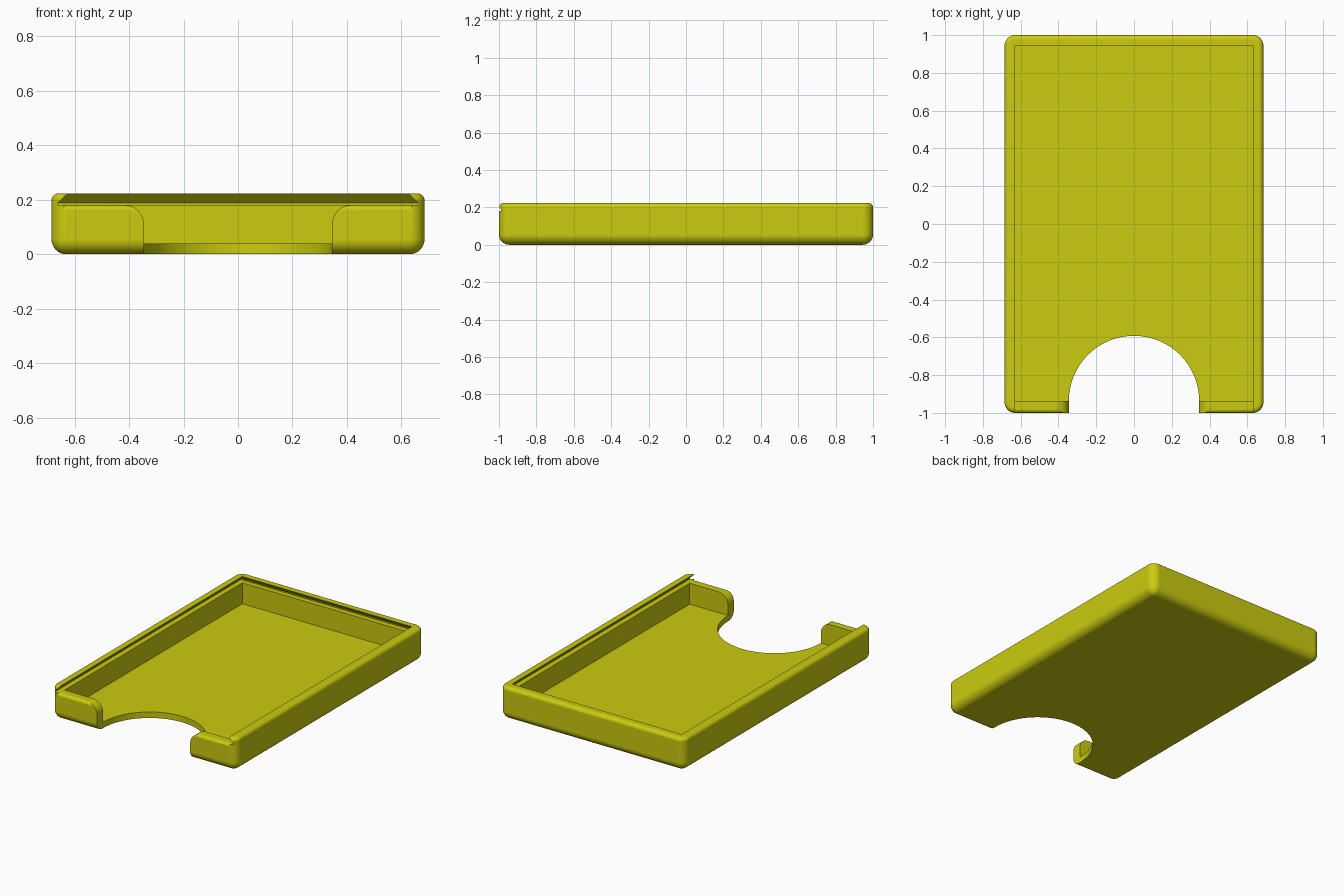
import bpy
import bmesh
from math import sin, cos, pi, radians

cube = bpy.data.objects.get("Cube")
if cube:
    bpy.data.objects.remove(cube, do_unlink=True)

# Overall sizes
HX, HY, H = 0.685, 1.0, 0.223      # half width, half length, height
WALL, FLOOR, LEDGE = 0.056, 0.04, 0.18
R_SIDE, R_TOP = 0.055, 0.025
NOTCH = 0.345
IN_X, IN_Y = HX - WALL, HY - WALL
FRONT = -0.937                     # inner face of the front wall
STEPS = 8


def arc(cx, cy, r, start, end, n=STEPS):
    return [(cx + r * cos(radians(start + (end - start) * i / n)),
             cy + r * sin(radians(start + (end - start) * i / n))) for i in range(n + 1)]


def loft(name, rings):
    """Skin matching closed rings of points and cap both ends."""
    bm = bmesh.new()
    loops = [[bm.verts.new(p) for p in ring] for ring in rings]
    for a, b in zip(loops, loops[1:]):
        for i in range(len(a)):
            j = (i + 1) % len(a)
            bm.faces.new((a[i], a[j], b[j], b[i]))
    bm.faces.new(loops[0])
    bm.faces.new(loops[-1])
    bmesh.ops.recalc_face_normals(bm, faces=bm.faces[:])
    mesh = bpy.data.meshes.new(name)
    bm.to_mesh(mesh)
    bm.free()
    obj = bpy.data.objects.new(name, mesh)
    bpy.context.collection.objects.link(obj)
    return obj


def rounded_ring(inset, z):
    x, y, r = HX - R_SIDE, HY - R_SIDE, max(R_SIDE - inset, 0.001)
    pts = []
    for k, (sx, sy) in enumerate([(1, 1), (-1, 1), (-1, -1), (1, -1)]):
        pts += arc(sx * x, sy * y, r, 90 * k, 90 * k + 90)
    return [(px, py, z) for px, py in pts]


def rect_ring(hx, y0, y1, z):
    return [(-hx, y0, z), (hx, y0, z), (hx, y1, z), (-hx, y1, z)]


def cut(body, cutter):
    cutter.hide_render = True
    mod = body.modifiers.new("cut", 'BOOLEAN')
    mod.operation = 'DIFFERENCE'
    mod.solver = 'EXACT'
    mod.object = cutter
    bpy.ops.object.modifier_apply(modifier=mod.name)
    bpy.data.objects.remove(cutter, do_unlink=True)


# Rounded outer block
rings = []
for i in range(STEPS + 1):
    a = pi / 2 * i / STEPS
    rings.append(rounded_ring((R_SIDE - 0.001) * (1 - sin(a)), R_SIDE * (1 - cos(a))))
for i in range(STEPS + 1):
    a = pi / 2 * i / STEPS
    rings.append(rounded_ring(R_TOP * (1 - cos(a)), H - R_TOP * (1 - sin(a))))
tray = loft("sliding_lid_tray", rings)
bpy.context.view_layer.objects.active = tray
tray.select_set(True)

# Inner cavity
cut(tray, loft("cavity_cutter", [rect_ring(IN_X, FRONT, IN_Y, z) for z in (FLOOR, LEDGE + 0.015)]))

# Dovetail groove for the lid, open at the front
SLOT = 0.034
cut(tray, loft("groove_cutter", [
    rect_ring(IN_X + SLOT, -1.2, IN_Y + SLOT, LEDGE),
    rect_ring(IN_X + SLOT, -1.2, IN_Y + SLOT, LEDGE + 0.008),
    rect_ring(IN_X, -1.2, IN_Y, H - 0.003),
    rect_ring(IN_X, -1.2, IN_Y, H + 0.1)]))

# Round the outer top edge of the front wall
r = 0.02
edge = arc(-HY + r, LEDGE - r, r, 180, 90) + [(-HY + r, LEDGE + 0.005), (-1.1, LEDGE + 0.005), (-1.1, LEDGE - r)]
cut(tray, loft("front_edge_cutter", [[(x, y, z) for y, z in edge] for x in (-0.64, 0.64)]))

# Thumb notch through the floor and front wall
notch = [(NOTCH, -1.2)] + arc(0, FRONT, NOTCH, 0, 180, 48) + [(-NOTCH, -1.2)]
cut(tray, loft("notch_cutter", [[(x, y, z) for x, y in notch] for z in (-0.1, 0.4)]))

# Rounded upper corners of the front wall beside the notch
r = 0.07
for s in (-1, 1):
    corner = arc(NOTCH + r, LEDGE - r, r, 180, 90) + [(NOTCH + r, LEDGE + 0.01),
                                                     (NOTCH - 0.05, LEDGE + 0.01), (NOTCH - 0.05, LEDGE - r)]
    cut(tray, loft("corner_cutter", [[(s * x, y, z) for x, z in corner] for y in (-1.1, FRONT + 0.05)]))

# Yellow plastic
mat = bpy.data.materials.new("yellow_plastic")
mat.use_nodes = True
colour = (0.6, 0.6, 0.005, 1)
mat.diffuse_color = colour
mat.node_tree.nodes["Principled BSDF"].inputs["Base Color"].default_value = colour
tray.data.materials.clear()
tray.data.materials.append(mat)

# Smooth fillets, crisp edges and flat walls
bpy.ops.object.shade_smooth_by_angle(angle=radians(30))
weighted = tray.modifiers.new("flat_walls", 'WEIGHTED_NORMAL')
weighted.keep_sharp = True
